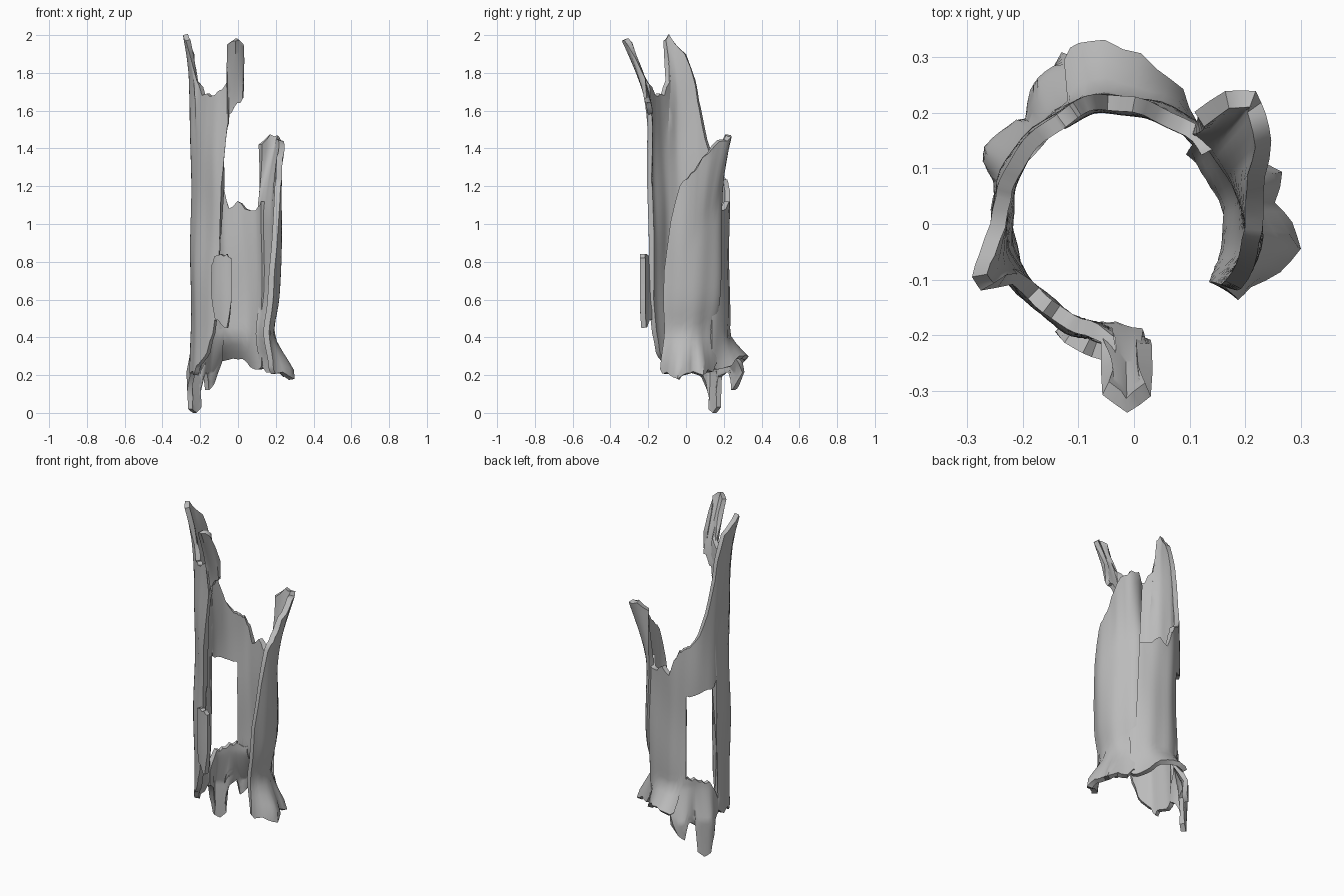
import bpy
import math
import random

random.seed(4)
cube = bpy.data.objects.get("Cube")
if cube:
    bpy.data.objects.remove(cube, do_unlink=True)

grey = bpy.data.materials.new("bark grey")
grey.use_nodes = True
COLOUR = (0.5, 0.5, 0.5, 1)
grey.diffuse_color = COLOUR
grey.node_tree.nodes["Principled BSDF"].inputs["Base Color"].default_value = COLOUR

ROWS = 22


def clamp(v):
    return max(0.0, min(1.0, v))


def trunk_radius(angle, z):
    """Slightly oval, grooved trunk."""
    a = math.radians(angle)
    r = 0.222 - 0.013 * clamp(-math.sin(a)) + 0.008 * clamp(math.sin(a))
    r += 0.003 * math.sin(7 * a + 2 * z) + 0.002 * math.sin(13 * a - 3 * z)
    return r + 0.004 * math.sin(9 * z + 2 * a)


def refine(columns):
    """Add a ragged column halfway between each pair."""
    out = [columns[0]]
    for c, d in zip(columns, columns[1:]):
        mid = [(p + q) / 2 for p, q in zip(c, d)]
        mid[1] += random.uniform(-0.012, 0.012)
        mid[2] += random.uniform(-0.012, 0.012)
        out += [mid, d]
    return out


def shell(name, columns, offset=(0, 0), twist=0.0, waist=0.0, thick=0.028):
    """Curved bark sheet; column = angle, bottom, top, foot flare, top lean.
    The offset runs from the first column to the last."""
    cols = refine(columns)
    verts, faces = [], []
    for i, (angle, low, high, flare, lean) in enumerate(cols):
        t = i / (len(cols) - 1)
        push = offset[0] + (offset[1] - offset[0]) * t
        for j in range(ROWS + 1):
            z = low + (high - low) * j / ROWS
            ang = angle + twist * (z - 0.7)
            r = trunk_radius(ang, z) + push
            r += flare * clamp((0.42 - z) / 0.2) ** 1.3
            r += lean * clamp((z - high + 0.4) / 0.4) ** 1.5
            r -= waist * math.exp(-((z - 0.42) / 0.12) ** 2)
            a = math.radians(ang)
            verts.append((-0.03 + r * math.cos(a), r * math.sin(a), z))
    n = ROWS + 1
    for i in range(len(cols) - 1):
        for j in range(ROWS):
            k = i * n + j
            faces.append((k, k + n, k + n + 1, k + 1))
    mesh = bpy.data.meshes.new(name)
    mesh.from_pydata(verts, [], faces)
    mesh.materials.append(grey)
    obj = bpy.data.objects.new(name, mesh)
    bpy.context.collection.objects.link(obj)
    solid = obj.modifiers.new("thickness", "SOLIDIFY")
    solid.thickness = thick
    solid.offset = -1
    bpy.ops.object.select_all(action="DESELECT")
    obj.select_set(True)
    bpy.context.view_layer.objects.active = obj
    bpy.ops.object.modifier_apply(modifier=solid.name)
    bpy.ops.object.shade_smooth_by_angle(angle=math.radians(50))


# Back wall with the flared root rim, ending at the side hole
shell("back_wall", [
    (38, .25, 1.12, 0, 0), (47, .23, 1.09, 0, 0), (58, .24, 1.07, .02, 0),
    (70, .28, 1.08, .08, 0), (82, .3, 1.12, .17, 0), (94, .3, 1.08, .2, 0),
    (102, .29, 1.18, .18, 0), (108, .29, 1.22, .14, 0), (112, .4, 1.23, .1, 0),
    (119, .44, 1.25, 0, 0)])

# Low root piece with two tails under the side hole
shell("root_tail", [
    (104, .27, .45, .12, 0), (112, .15, .45, .08, 0), (119, .12, .46, .07, 0),
    (123, .22, .46, .06, 0), (131, .19, .46, .03, 0), (134, .03, .45, .04, 0),
    (142, 0, .44, .045, 0), (150, .02, .43, .05, 0), (155, .12, .42, .04, 0),
    (161, .2, .38, .01, 0), (168, .23, .31, 0, 0)], offset=(-.003, -.003))

# Tall side and front wall with two spikes
shell("tall_wall", [
    (117, .95, 1.24, 0, 0), (124, .96, 1.26, 0, 0), (138, .98, 1.33, 0, 0),
    (150, 1, 1.45, 0, 0), (160, 1.01, 1.62, 0, 0), (164, 1.04, 1.7, 0, 0),
    (167, .25, 1.76, 0, 0), (180, .21, 1.9, 0, .01), (192, .22, 1.95, 0, .035),
    (200, .2, 2, 0, .06), (206, .22, 1.97, 0, .06), (210, .25, 1.76, 0, .01),
    (220, .28, 1.68, 0, 0), (230, .32, 1.69, 0, 0), (240, .42, 1.68, 0, 0),
    (248, .6, 1.7, 0, 0), (254, 1.2, 1.71, 0, 0), (262, 1.5, 1.75, 0, .01),
    (265, 1.58, 1.95, 0, .1), (273, 1.62, 1.97, 0, .13), (281, 1.64, 1.95, 0, .1),
    (286, 1.67, 1.77, 0, .01)])

# Leaning side strip that overlaps the back wall
shell("side_strip", [
    (-28, .23, .75, 0, 0), (-21, .21, 1.02, .01, 0), (-12, .2, 1.2, .05, 0),
    (-3, .18, 1.24, .08, .01), (5, .21, 1.28, .06, .02), (12, .22, 1.35, .03, .03),
    (22, .2, 1.41, .06, .06), (30, .23, 1.44, .03, .08), (37, .22, 1.46, .01, .095),
    (44, .24, 1.47, 0, .06), (49, .26, 1.42, 0, 0)],
    offset=(.042, .012), twist=9, waist=0.03, thick=0.032)

# Loose bark flake on the front
shell("bark_flake", [
    (240, .62, .78, 0, 0), (246, .49, .83, 0, .01), (255, .47, .84, 0, .015),
    (263, .45, .84, 0, .015), (269, .6, .82, 0, .01)], offset=(.01, .026))
